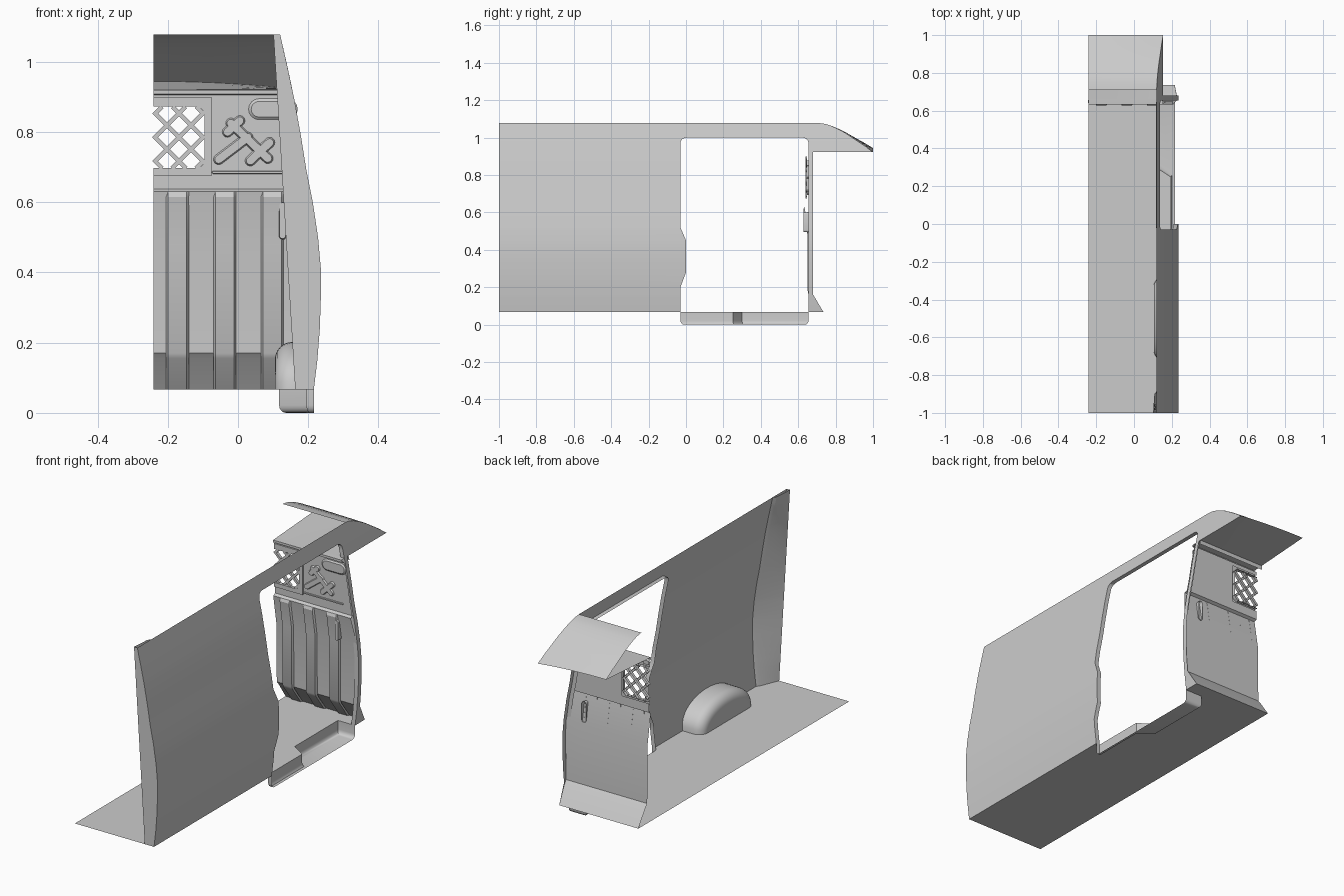
import bpy, bmesh, math
from mathutils import Vector

if "Cube" in bpy.data.objects:
    bpy.data.objects.remove(bpy.data.objects["Cube"])


def lerp(table, v):
    for (a, p), (b, q) in zip(table, table[1:]):
        if v <= b:
            return p + (q - p) * max(0, v - a) / (b - a)
    return table[-1][1]


def mesh(name, verts, faces):
    me = bpy.data.meshes.new(name)
    me.from_pydata([tuple(v) for v in verts], [], faces)
    bm = bmesh.new()
    bm.from_mesh(me)
    bmesh.ops.remove_doubles(bm, verts=bm.verts, dist=1e-5)
    bmesh.ops.recalc_face_normals(bm, faces=bm.faces)
    bm.to_mesh(me)
    bm.free()
    ob = bpy.data.objects.new(name, me)
    bpy.context.collection.objects.link(ob)
    return ob


def loft(name, rows, cap_last=False):
    n = len(rows[0])
    verts = [p for r in rows for p in r]
    faces = [(i * n + j, i * n + j + 1, (i + 1) * n + j + 1, (i + 1) * n + j)
             for i in range(len(rows) - 1) for j in range(n - 1)]
    if cap_last:
        faces.append(tuple(range((len(rows) - 1) * n, len(rows) * n)))
    return mesh(name, verts, faces)


def steps(a, b, n):
    return [a + (b - a) * i / n for i in range(n + 1)]


L, F = -0.24, 0.067      # centre cut plane, floor height

# Side curvature, door edges and nose curve as functions of height
WALL = [(F, .216), (.15, .226), (.24, .233), (.33, .236), (.41, .236), (.5, .228),
        (.6, .213), (.69, .195), (.79, .179), (.89, .161), (.98, .142), (1.078, .12)]
REAR = [(F, -.03), (.2, -.03), (.28, 0), (.45, 0), (.52, -.03), (.97, -.03),
        (.983, -.027), (.995, -.017), (1.0, 0)]
FRONT = [(F, .655), (.97, .655), (.983, .652), (.995, .642), (1.0, .625)]
NOSE = [(.922, 1.0), (.96, .95), (.99, .905), (1.02, .86), (1.045, .815), (1.063, .775),
        (1.073, .745), (1.078, .71)]
PILLAR = [(F, .735), (.16, .68), (1, .68)]
X = lambda z: lerp(WALL, z)
zs = sorted({z for t in (WALL, REAR, FRONT, NOSE, PILLAR) for z, _ in t if z <= 1.078})


def wall(name, lo, hi, y0, y1):
    return loft(name, [[(X(z), y, z) for y in steps(y0(z), y1(z), 4)]
                       for z in zs if lo <= z <= hi])


# Outer side wall
wall("rear_side_wall", F, 1.0, lambda z: -1, lambda z: lerp(REAR, z))
wall("front_door_pillar", F, .922, lambda z: lerp(FRONT, z), lambda z: lerp(PILLAR, z))
wall("nose_side", .922, 1.0, lambda z: lerp(FRONT, z), lambda z: lerp(NOSE, z))
wall("door_header", 1.0, 1.078, lambda z: -1, lambda z: lerp(NOSE, z))

# Returned lip around the door opening
up = [z for z in zs if z <= 1.0]
edge = [(lerp(REAR, z), z) for z in up] + [(lerp(FRONT, z), z) for z in reversed(up)]
loft("door_jamb", [[(X(z) - d, y, z) for y, z in edge] for d in (0, .022)])

# Rear corner post, angled from the end face back to the wall
loft("rear_corner_post", [[(X(z), -1, z), (.163 - .062 * (z - F) / 1.01, -1, z),
                           (X(z) - .012, -.9, z), (X(z), -.885, z)] for z in zs])

# Floor with step cut-out
cut = [(.216, -.03), (.195, -.03), (.195, .25), (.117, .30), (.117, .655), (.216, .655)]
outline = [(L, -1), (.216, -1)] + cut + [(.216, .735), (L, .735)]
mesh("floor", [(x, y, F) for x, y in outline], [tuple(range(len(outline)))])

# Step well, with rounded lower edge
inner = [(.216, -.01), (.205, -.01), (.205, .262), (.137, .312), (.137, .635), (.216, .635)]
rows = [[(x, y, F) for x, y in cut]]
for a in steps(0, math.pi / 2, 4):
    k = 1 - math.cos(a)
    rows.append([(p[0] + (q[0] - p[0]) * k, p[1] + (q[1] - p[1]) * k, .022 * (1 - math.sin(a)))
                 for p, q in zip(cut, inner)])
loft("step_well", rows, cap_last=True)

# Wheel arch
rows = []
for d, x in [(0, None)] + [(.05 * (1 - math.cos(a)), .155 - .05 * math.sin(a))
                           for a in steps(0, math.pi / 2, 6)]:
    row = []
    for a in steps(0, math.pi, 24):
        z = F + (.135 - d) * math.sin(a) ** .85 if 0 < a < 3.14 else F
        row.append((X(z) if x is None else x, -.5 + (.22 - d) * math.cos(a), z))
    rows.append(row)
loft("wheel_arch", rows, cap_last=True)

# Overhead nose and the shelf that closes it below
xs = lambda z: steps(L, X(z), 10)
crown = lambda x, y: .022 * max(0, (y - .66) / .34) * (1 - ((x - L) / .4) ** 2)
fade = lambda z: (1.078 - z) / .156
loft("overhead_nose", [[(x, y, z + crown(x, y) * fade(z)) for x in xs(z)] for z, y in NOSE])
loft("overhead_shelf", [[(x, y, .922 + crown(x, y)) for x in xs(.922)]
                        for y in steps(.66, 1.0, 4)])

# Bulkhead: lower sheet, then upper sheet around the window
LOW = [(.735, F), (.675, .155), (.662, .17), (.658, .48), (.633, .63), (.648, .638)]
loft("bulkhead_lower", [[(x, y, z) for x in steps(L, X(z), 6)] for y, z in LOW])
UP = .648
for name, lo, hi, x0, x1 in (("bulkhead_sill", .638, .685, L, -.085),
                             ("bulkhead_top", .885, .905, L, -.085),
                             ("bulkhead_upper", .638, .905, -.085, None)):
    loft(name, [[(x0, UP, z), (X(z) if x1 is None else x1, UP, z)] for z in steps(lo, hi, 5)])
loft("bulkhead_top_rail", [[(x, y, z) for x in (L, X(z))] for y, z in
                           ((UP, .905), (.632, .908), (.632, .92), (.66, .922), (.69, .922), (.69, .9))])

# Vertical pressed ribs
for x in (-.205, -.07, .065):
    prof = [(.733, F, 1), (.668, .155, 1), (.66, .17, 1), (.658, .48, 1), (.636, .615, 1), (.633, .63, 0)]
    loft("bulkhead_rib", [[(x, y, z), (x + .006, y - .009 * k, z),
                           (x + .059, y - .009 * k, z), (x + .065, y, z)] for y, z, k in prof])

# Window frame with rounded inner corners
R = .025
arc = [(-.12 + R * math.sin(a), .722 - R * math.cos(a)) for a in steps(0, math.pi / 2, 5)]
inn = [(L, .697)] + arc + [(x, 1.569 - z) for x, z in reversed(arc)] + [(L, .872)]
out = [(L, .675)] + [(-.075, .675)] * 6 + [(-.075, .9)] * 6 + [(L, .9)]
loft("window_frame", [[(x, y, z) for x, z in o] for o, y in
                      ((out, UP), (out, .638), (inn, .638), (inn, .656))])


def bar(name, a, b, r, y0, y1, round_ends=True):
    """Raised bar in the bulkhead plane from a to b, optionally round ended."""
    a, b = Vector(a), Vector(b)
    d = (b - a).normalized()
    n = Vector((-d.y, d.x))
    n_arc = 8 if round_ends else 0
    ring = []
    for c, s in ((b, 1), (a, -1)):
        if n_arc:
            ring += [(c, s * (d * math.sin(t) - n * math.cos(t))) for t in steps(0, math.pi, n_arc)]
        else:
            ring += [(c, -n * s), (c, n * s)]
    ring.append(ring[0])
    inset = r * .75 if round_ends else r
    rows = [[(c.x + o.x * q, y, c.y + o.y * q) for c, o in ring] for q, y in ((r, y0), (inset, y1))]
    return loft(name, rows, cap_last=True)


# Diagonal window lattice, clipped to the opening
x0, x1, z0, z1 = L, -.097, .697, .872
for s in (1, -1):
    for i in range(-3, 4):
        c = .785 + i * .068
        xm = -.168
        lim = sorted((xm + s * (z0 - c), xm + s * (z1 - c)))
        a, b = max(x0, lim[0]), min(x1, lim[1])
        if b - a > .015:
            bar("window_lattice", (a, c + s * (a - xm)), (b, c + s * (b - xm)), .006, .656, .641, False)

# Pressed stiffeners on the upper panel
for a, b in (((-.02, .825), (.085, .725)), ((-.055, .722), (.028, .785)),
             ((-.03, .80), (.005, .832)), ((.035, .718), (.09, .77))):
    bar("panel_stiffener", a, b, .015, UP, .64)
bar("lower_trim", (-.07, .685), (.15, .685), .004, UP, .642)
bar("upper_corner_pad", (.06, .865), (.14, .865), .03, UP, .642)

# Grab handle beside the door
bar("grab_handle", (.127, .505), (.127, .59), .012, .66, .628)

# Smooth shading with crisp creases
for ob in bpy.data.objects:
    ob.select_set(True)
    bpy.context.view_layer.objects.active = ob
bpy.ops.object.shade_smooth_by_angle(angle=math.radians(30))
